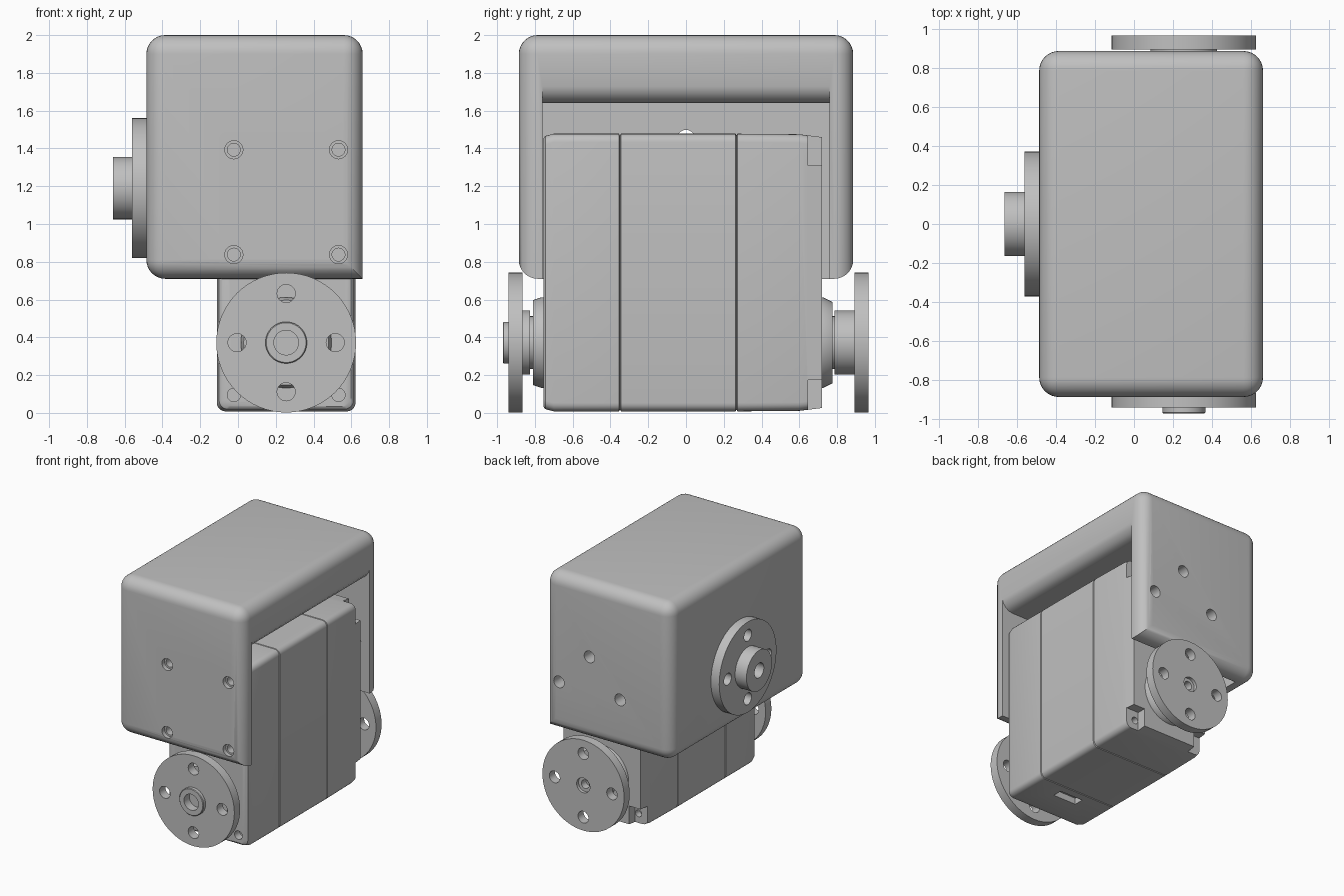
import bpy, bmesh, math
from mathutils import Vector, Matrix

if "Cube" in bpy.data.objects:
    bpy.data.objects.remove(bpy.data.objects["Cube"])

grey = bpy.data.materials.new("light grey")
grey.diffuse_color = (0.527, 0.527, 0.527, 1)
grey.use_nodes = True
grey.node_tree.nodes["Principled BSDF"].inputs["Base Color"].default_value = grey.diffuse_color
AX, AZ = 0.255, 0.372            # lower joint axis (runs along y)
FRONT, BACK, LEFT = Vector((0, -1, 0)), Vector((0, 1, 0)), Vector((-1, 0, 0))


def finish(bm, name):
    bmesh.ops.recalc_face_normals(bm, faces=bm.faces)
    me = bpy.data.meshes.new(name)
    bm.to_mesh(me)
    bm.free()
    ob = bpy.data.objects.new(name, me)
    bpy.context.collection.objects.link(ob)
    me.materials.append(grey)
    return ob


def activate(ob):
    bpy.ops.object.select_all(action='DESELECT')
    ob.select_set(True)
    bpy.context.view_layer.objects.active = ob


def smooth(ob):
    activate(ob)
    bpy.ops.object.shade_smooth_by_angle(angle=math.radians(30))


def cut(ob, cutter):
    activate(ob)
    mod = ob.modifiers.new("cut", 'BOOLEAN')
    mod.operation, mod.solver, mod.object = 'DIFFERENCE', 'EXACT', cutter
    bpy.ops.object.modifier_apply(modifier=mod.name)
    bpy.data.objects.remove(cutter)


def add_box(bm, lo, hi):
    lo, hi = Vector(lo), Vector(hi)
    m = Matrix.Translation((lo + hi) / 2) @ Matrix.Diagonal((*(hi - lo), 1))
    return bmesh.ops.create_cube(bm, size=1, matrix=m)


def pins(specs):
    """Cutter made of cylinders: (centre, axis, radius, length)."""
    bm = bmesh.new()
    for c, d, r, length in specs:
        m = Matrix.Translation(c) @ d.to_track_quat('Z', 'Y').to_matrix().to_4x4()
        bmesh.ops.create_cone(bm, cap_ends=True, segments=24, radius1=r, radius2=r,
                              depth=length, matrix=m)
    return finish(bm, "hole_cutter")


def lathe(name, profile, origin, d):
    """Turn (radius, distance) points around axis d."""
    bm = bmesh.new()
    vs = [bm.verts.new((r, 0, t)) for r, t in profile]
    es = [bm.edges.new(p) for p in zip(vs, vs[1:])]
    bmesh.ops.spin(bm, geom=vs + es, cent=(0, 0, 0), axis=(0, 0, 1),
                   angle=math.tau, steps=64)
    bmesh.ops.remove_doubles(bm, verts=bm.verts, dist=1e-4)
    m = Matrix.Translation(origin) @ d.to_track_quat('Z', 'Y').to_matrix().to_4x4()
    bmesh.ops.transform(bm, matrix=m, verts=bm.verts)
    return finish(bm, name)


def disc_holes(origin, d, t, length):
    """Four holes around a disc, centred t along its axis."""
    side = d.cross(Vector((0, 0, 1)))
    up = Vector((0, 0, 1))
    return pins([(Vector(origin) + d * t + v * 0.26, d, 0.048, length)
                 for v in (side, -side, up, -up)])


# Outer bracket: rounded box, the lower right edge left sharp
bm = bmesh.new()
add_box(bm, (-0.485, -0.885, 0.71), (0.66, 0.885, 2.0))
edges = [e for e in bm.edges
         if not all(v.co.x > 0.6 and v.co.z < 0.8 for v in e.verts)]
bmesh.ops.bevel(bm, geom=edges, offset=0.1, segments=8, profile=0.5, affect='EDGES')
bracket = finish(bm, "bracket_shell")

# Bracket cavity, open to the right and below, with a rounded mouth
bm = bmesh.new()
prof = [(-0.36, 0.5), (0.9, 0.5), (0.9, 1.735), (0.662, 1.735), (0.65, 1.695),
        (0.625, 1.664), (0.595, 1.646), (0.555, 1.64), (-0.36, 1.64)]
face = bm.faces.new([bm.verts.new((x, -0.76, z)) for x, z in prof])
ext = bmesh.ops.extrude_face_region(bm, geom=[face])
bmesh.ops.translate(bm, vec=(0, 1.52, 0),
                    verts=[v for v in ext["geom"] if isinstance(v, bmesh.types.BMVert)])
cut(bracket, finish(bm, "cavity_cutter"))

# Bracket screw holes: four in front, three behind
screws = [(x, z) for x in (-0.022, 0.532) for z in (0.838, 1.393)]
cut(bracket, pins([(Vector((x, -0.85, z)), FRONT, 0.034, 0.4) for x, z in screws]))
cut(bracket, pins([(Vector((x, -0.89, z)), FRONT, 0.048, 0.08) for x, z in screws]))
cut(bracket, pins([(Vector((x, 0.85, z)), BACK, 0.048, 0.3)
                   for x, z in ((-0.022, 1.115), (0.532, 1.115), (AX, 1.393))]))
cut(bracket, disc_holes((0, 0, 1.19), LEFT, 0.42, 0.3))
smooth(bracket)

# Motor body: rounded rectangle lofted along y, with two seam grooves
rings = [(-0.755, 0.025), (-0.745, 0.012), (-0.70, 0), (-0.355, 0), (-0.35, 0.01),
         (-0.345, 0), (0.262, 0), (0.267, 0.01), (0.272, 0), (0.6, 0.003), (0.72, 0.018)]
bm = bmesh.new()
loops = []
for y, inset in rings:
    loop = []
    rad = 0.045
    hx, hz = 0.367 - inset, 0.735 - inset
    for k, (sx, sz) in enumerate(((1, 1), (-1, 1), (-1, -1), (1, -1))):
        for i in range(6):
            a = (k + i / 5) * math.pi / 2
            loop.append(bm.verts.new((AX + sx * (hx - rad) + rad * math.cos(a), y,
                                      0.743 + sz * (hz - rad) + rad * math.sin(a))))
    loops.append(loop)
for a, b in zip(loops, loops[1:]):
    for i in range(len(a)):
        j = (i + 1) % len(a)
        bm.faces.new((a[i], a[j], b[j], b[i]))
bm.faces.new(loops[0])
bm.faces.new(loops[-1])
body = finish(bm, "motor_body")

# Back corner notches and the cable slot underneath
bm = bmesh.new()
for x0, x1 in ((-0.2, 0.01), (0.5, 0.7)):
    for z0, z1 in ((-0.1, 0.175), (1.31, 1.6)):
        add_box(bm, (x0, 0.645, z0), (x1, 0.8, z1))
add_box(bm, (0.16, -0.50, -0.1), (0.37, -0.42, 0.06))
cut(body, finish(bm, "notch_cutter"))

# Motor screw holes, front and back
corners = [(x, z) for x in (-0.022, 0.532) for z in (0.095, 1.393)]
cut(body, pins([(Vector((x, -0.76, z)), FRONT, 0.035, 0.14) for x, z in corners]
               + [(Vector((x, 0.65, z)), BACK, 0.028, 0.12) for x, z in corners]))
smooth(body)

# Front joint: boss, neck, disc and hub
origin = (AX, 0, AZ)
front = lathe("front_joint_disc", [
    (0, 0.74), (0.24, 0.74), (0.24, 0.765), (0.225, 0.81), (0.14, 0.81), (0.14, 0.825),
    (0.17, 0.825), (0.17, 0.865), (0.37, 0.865), (0.37, 0.94), (0.11, 0.94),
    (0.11, 0.965), (0.105, 0.97), (0.065, 0.97), (0.065, 0.90), (0, 0.90)], origin, FRONT)
cut(front, disc_holes(origin, FRONT, 0.91, 0.2))
smooth(front)

# Back joint: boss, neck and disc
back = lathe("back_joint_disc", [
    (0, 0.70), (0.24, 0.70), (0.24, 0.725), (0.215, 0.775), (0.14, 0.775), (0.14, 0.787),
    (0.17, 0.787), (0.17, 0.892), (0.37, 0.892), (0.37, 0.965), (0.06, 0.965),
    (0.06, 0.94), (0.035, 0.94), (0.035, 0.88), (0, 0.88)], origin, BACK)
cut(back, disc_holes(origin, BACK, 0.93, 0.2))
smooth(back)

# Left mounting disc with hub on the bracket
left_origin = (0, 0, 1.19)
left = lathe("left_mount_disc", [
    (0, 0.47), (0.37, 0.47), (0.37, 0.56), (0.165, 0.56), (0.165, 0.663),
    (0.06, 0.663), (0.06, 0.50), (0, 0.50)], left_origin, LEFT)
cut(left, disc_holes(left_origin, LEFT, 0.52, 0.3))
smooth(left)
